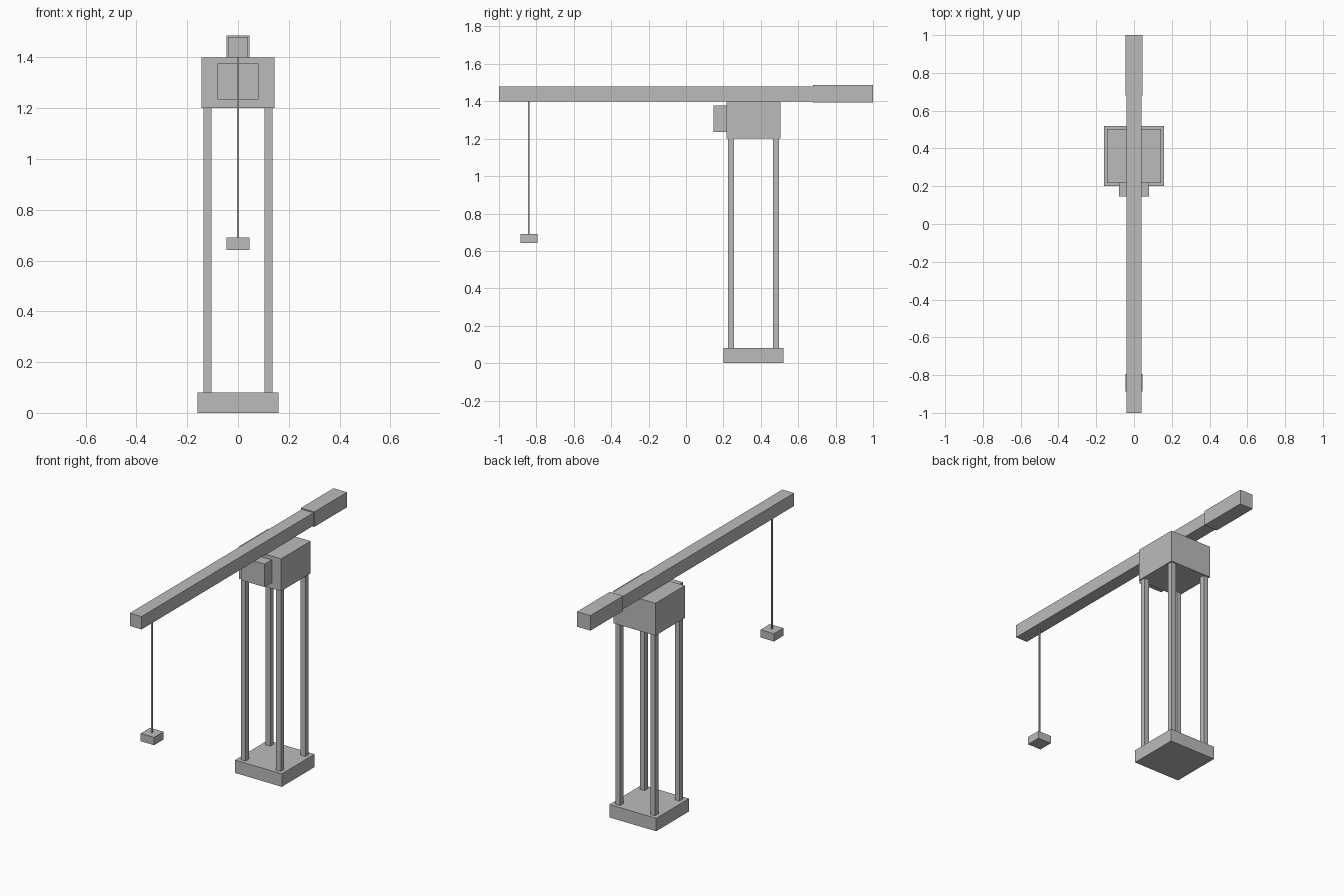
import bpy

if "Cube" in bpy.data.objects:
    bpy.data.objects.remove(bpy.data.objects["Cube"])

grey = bpy.data.materials.new("plain_grey")
grey.diffuse_color = (0.5, 0.5, 0.5, 1)
grey.use_nodes = True
grey.node_tree.nodes["Principled BSDF"].inputs["Base Color"].default_value = grey.diffuse_color


def box(name, x, y, z):
    """Box from (min, max) ranges along each axis."""
    verts = [(a, b, c) for a in x for b in y for c in z]
    faces = [(0, 1, 3, 2), (4, 6, 7, 5), (0, 4, 5, 1),
             (2, 3, 7, 6), (0, 2, 6, 4), (1, 5, 7, 3)]
    mesh = bpy.data.meshes.new(name)
    mesh.from_pydata(verts, [], faces)
    mesh.materials.append(grey)
    obj = bpy.data.objects.new(name, mesh)
    bpy.context.collection.objects.link(obj)
    return obj


def around(c, half):
    return (c - half, c + half)


TOWER_Y = 0.36

# Tower: base slab, four legs, machinery housing, operator cab
box("base", around(0, 0.16), around(TOWER_Y, 0.16), (0, 0.08))
for sx, side in ((-1, "left"), (1, "right")):
    for sy, end in ((-1, "front"), (1, "back")):
        box(f"{end}_{side}_leg", around(sx * 0.12, 0.016),
            around(TOWER_Y + sy * 0.12, 0.016), (0.08, 1.2))
box("housing", around(0, 0.144), around(TOWER_Y, 0.144), (1.2, 1.4))
box("cab", around(0, 0.08), (0.146, 0.216), (1.235, 1.377))

# Boom with counterweight at the back
box("boom", around(0, 0.04), (-1, 0.99), (1.4, 1.48))
box("counterweight", around(0, 0.046), (0.68, 1), (1.394, 1.487))

# Hanging cable and load block
box("cable", around(0, 0.004), around(-0.84, 0.004), (0.69, 1.4))
box("load_block", around(0, 0.046), around(-0.84, 0.046), (0.642, 0.69))
